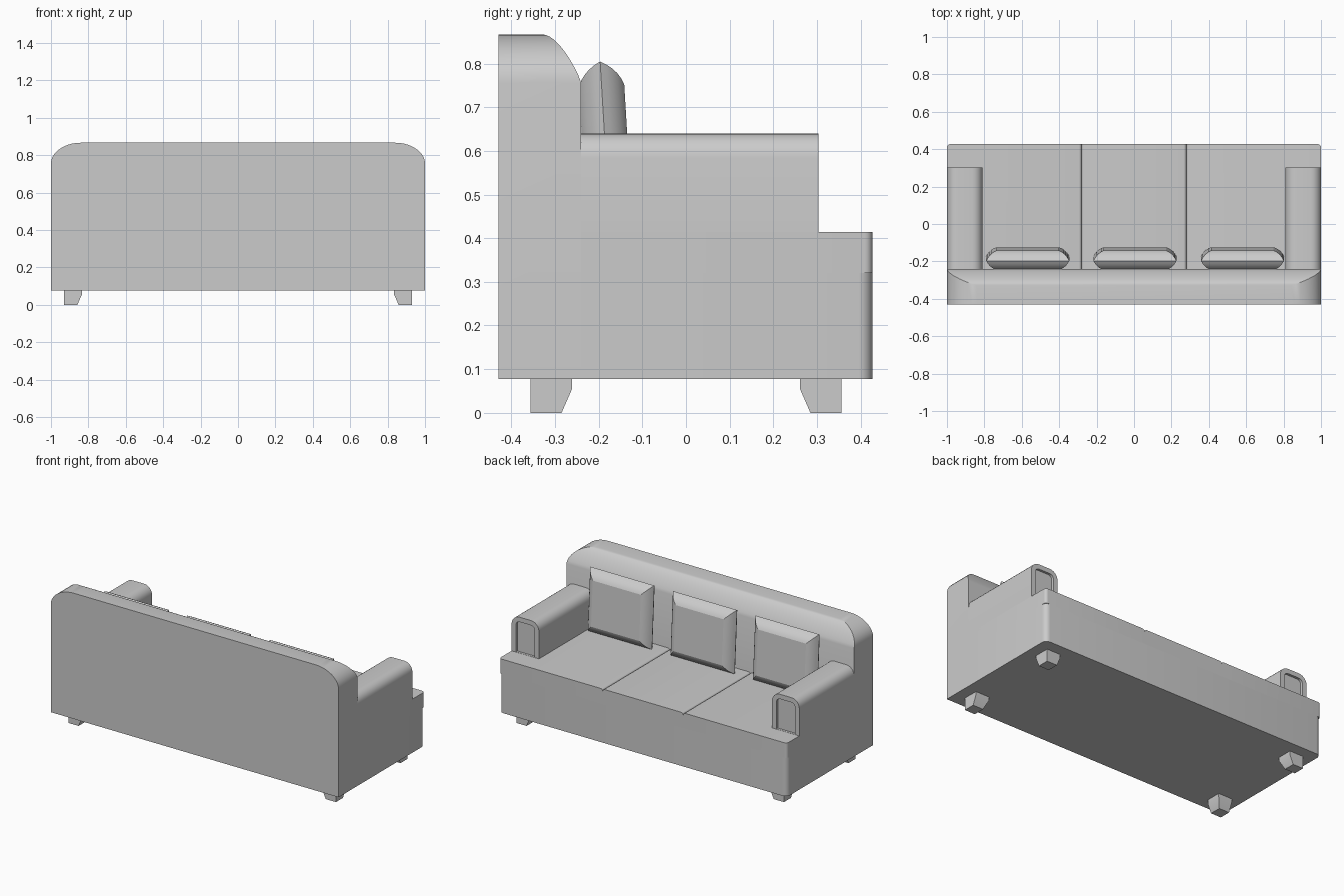
import bpy, bmesh, math
from math import sin, cos, radians
from mathutils import Matrix

cube = bpy.data.objects.get("Cube")
if cube:
    bpy.data.objects.remove(cube)

fabric = bpy.data.materials.new("light_grey_fabric")
fabric.use_nodes = True
grey = (0.6, 0.6, 0.6, 1)
fabric.diffuse_color = grey
fabric.node_tree.nodes["Principled BSDF"].inputs["Base Color"].default_value = grey


def finish(name, bm, angle=25):
    """Turn a bmesh into a smooth-by-angle object."""
    bmesh.ops.recalc_face_normals(bm, faces=bm.faces)
    mesh = bpy.data.meshes.new(name)
    bm.to_mesh(mesh)
    bm.free()
    mesh.materials.append(fabric)
    obj = bpy.data.objects.new(name, mesh)
    bpy.context.collection.objects.link(obj)
    bpy.ops.object.select_all(action='DESELECT')
    obj.select_set(True)
    bpy.context.view_layer.objects.active = obj
    bpy.ops.object.shade_smooth_by_angle(angle=radians(angle))
    return obj


def loft(rings):
    """Skin a stack of equal-length rings and cap both ends."""
    bm = bmesh.new()
    loops = [[bm.verts.new(p) for p in ring] for ring in rings]
    n = len(loops[0])
    for a, b in zip(loops, loops[1:]):
        for i in range(n):
            bm.faces.new((a[i], a[(i + 1) % n], b[(i + 1) % n], b[i]))
    bm.faces.new(loops[0][::-1])
    bm.faces.new(loops[-1])
    bmesh.ops.recalc_face_normals(bm, faces=bm.faces)
    return bm


def rect(x0, x1, y0, y1, z):
    return [(x0, y0, z), (x1, y0, z), (x1, y1, z), (x0, y1, z)]


def box(x0, x1, y0, y1, z0, z1):
    return loft([rect(x0, x1, y0, y1, z0), rect(x0, x1, y0, y1, z1)])


def bevel(bm, radius, test, segments=5):
    """Round the edges whose two ends both pass the test."""
    edges = [e for e in bm.edges if all(test(v.co) for v in e.verts)]
    bmesh.ops.bevel(bm, geom=edges, offset=radius, segments=segments,
                    profile=0.5, affect='EDGES')


# Backrest: rounded upper corners and a curved upper front edge
rings = [rect(-1, 1, -0.43, -0.24, 0.077)]
STEPS = 10
for i in range(STEPS + 1):
    t = math.pi / 2 * i / STEPS
    w = 1 - 0.16 * (1 - cos(t))
    front = -0.24 - 0.09 * (1 - cos(t)) ** 0.6
    rings.append(rect(-w, w, -0.43, front, 0.755 + 0.112 * sin(t)))
finish("backrest", loft(rings))

# Seat base with rounded vertical front corners
bm = box(-1, 1, -0.25, 0.427, 0.077, 0.32)
for s in (-1, 1):
    bevel(bm, 0.032, lambda c: c.x * s > 0.999 and c.y > 0.426)
finish("seat_base", bm)

# Three seat cushions, rounded where they meet
SEAM = 0.28
for name, x0, x1 in (("right_seat_cushion", -1, -SEAM),
                     ("middle_seat_cushion", -SEAM, SEAM),
                     ("left_seat_cushion", SEAM, 1)):
    bm = box(x0, x1, -0.25, 0.427, 0.32, 0.414)
    for x in (x0, x1):
        if abs(x) < 1:
            bevel(bm, 0.015, lambda c: abs(c.x - x) < 1e-4 and c.z > 0.413)
        else:
            bevel(bm, 0.018, lambda c: abs(c.x - x) < 1e-4 and c.y > 0.426)
    finish(name, bm)

# Armrests with rounded tops and a recessed arched front panel
for s, name in ((1, "left_armrest"), (-1, "right_armrest")):
    xs = sorted((s * 0.81, s * 1.0))
    bm = box(xs[0], xs[1], -0.25, 0.303, 0.385, 0.64)
    for x in xs:
        bevel(bm, 0.055, lambda c: abs(c.x - x) < 1e-4 and c.z > 0.639, 6)
    bmesh.ops.recalc_face_normals(bm, faces=bm.faces)
    face = [f for f in bm.faces if f.normal.y > 0.99]
    bmesh.ops.inset_region(bm, faces=face, thickness=0.03, use_even_offset=True)
    face = [f for f in bm.faces if f.normal.y > 0.99 and len(f.verts) > 4]
    inner = max(face, key=lambda f: f.calc_area())
    ext = bmesh.ops.extrude_discrete_faces(bm, faces=[inner])
    for v in ext["faces"][0].verts:
        v.co.y -= 0.015
    finish(name, bm)

# Loose pillows: bulged on both sides of a seam, leaning back slightly
HW, HH = 0.222, 0.197
arc = []
for i in range(6):
    a = radians(30 + 45 * i / 5)
    arc.append((0.052 * (sin(a) - 0.5) / (sin(radians(75)) - 0.5),
                0.055 * (cos(radians(30)) - cos(a)) / (cos(radians(30)) - cos(radians(75)))))
profile = [(-d, k) for d, k in arc[:0:-1]] + arc
for name, x in (("right_pillow", -0.568), ("middle_pillow", 0.005), ("left_pillow", 0.58)):
    rings = []
    for d, k in profile:
        w, h = HW - k, HH - k
        rings.append([(-w, d, -h), (w, d, -h), (w, d, h), (-w, d, h)])
    bm = loft(rings)
    bm.transform(Matrix.Translation((x, -0.185, 0.608)) @ Matrix.Rotation(0.06, 4, 'X'))
    finish(name, bm, 20)

# Short legs, straight outside and tapered on the inner sides
for sx, side in ((1, "left"), (-1, "right")):
    for sy, end in ((1, "seat_end"), (-1, "back_end")):
        rings = []
        for z, cut in ((0, 0.024), (0.055, 0), (0.085, 0)):
            rings.append(rect(sx * (0.835 + cut), sx * 0.93,
                              sy * (0.261 + cut), sy * 0.356, z))
        finish(f"{side}_{end}_leg", loft(rings))
